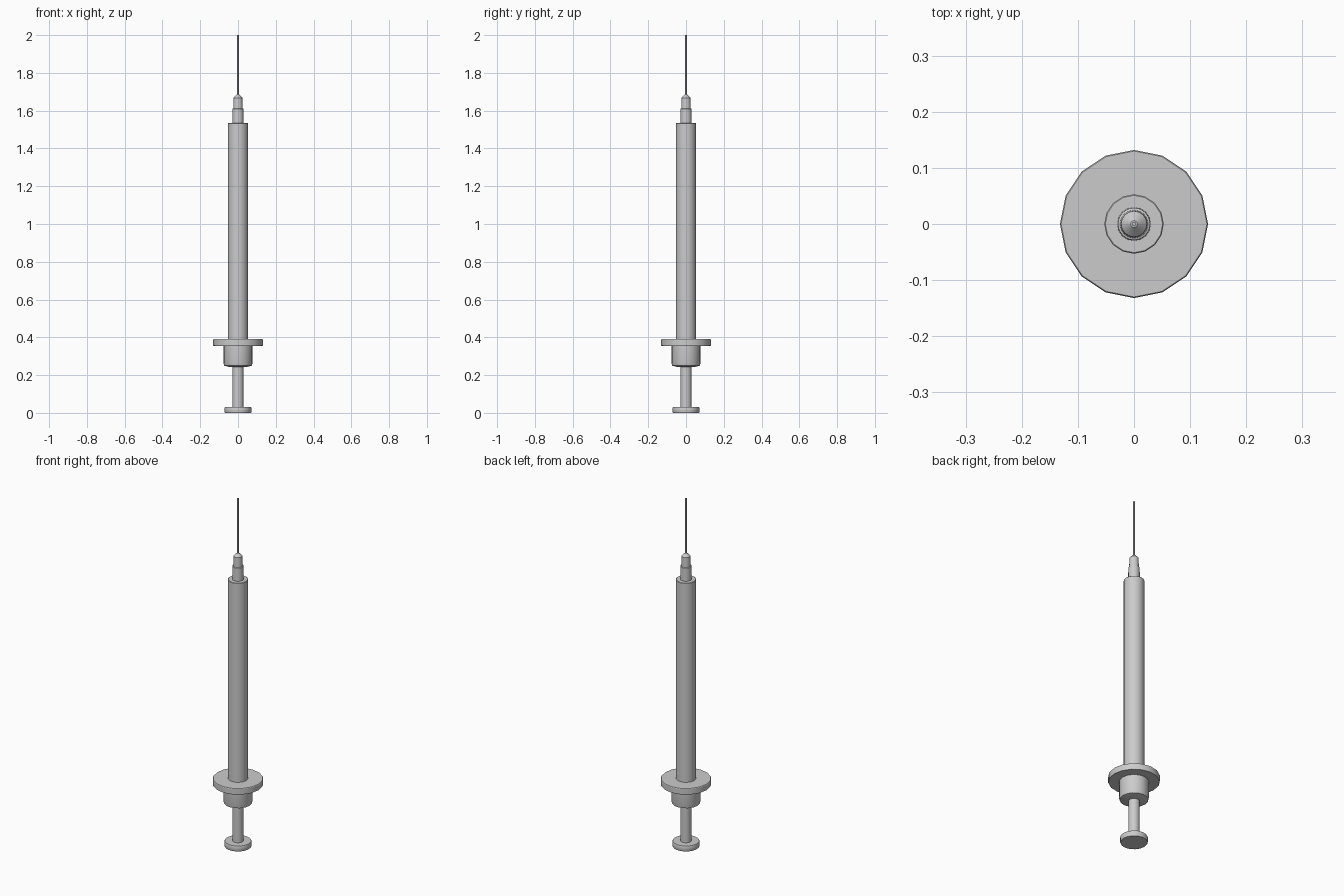
import bpy, bmesh
from math import cos, sin, pi, radians

if "Cube" in bpy.data.objects:
    bpy.data.objects.remove(bpy.data.objects["Cube"])

SIDES = 16


def lathe(name, profile, sides=SIDES):
    """Closed solid turned round z from (radius, height) points, bottom to top."""
    bm = bmesh.new()
    rings = [[bm.verts.new((r * cos(2 * pi * i / sides), r * sin(2 * pi * i / sides), z))
              for i in range(sides)] for r, z in profile]
    for low, high in zip(rings, rings[1:]):
        for i in range(sides):
            j = (i + 1) % sides
            bm.faces.new((low[i], low[j], high[j], high[i]))
    bm.faces.new(rings[0][::-1])
    bm.faces.new(rings[-1])
    mesh = bpy.data.meshes.new(name)
    bm.to_mesh(mesh)
    bm.free()
    obj = bpy.data.objects.new(name, mesh)
    bpy.context.collection.objects.link(obj)
    bpy.ops.object.select_all(action='DESELECT')
    obj.select_set(True)
    bpy.context.view_layer.objects.active = obj
    bpy.ops.object.shade_smooth_by_angle(angle=radians(30))
    return obj


# Plunger: thumb rest and rod
lathe("plunger", [(0.069, 0.0), (0.071, 0.004), (0.071, 0.027), (0.069, 0.031),
                  (0.029, 0.031), (0.029, 0.26)])

# Barrel: end collar, finger flange and long tube
lathe("barrel", [(0.04, 0.242), (0.073, 0.25), (0.076, 0.262), (0.076, 0.355),
                 (0.130, 0.355), (0.132, 0.358), (0.132, 0.387), (0.130, 0.390),
                 (0.053, 0.390), (0.053, 1.533), (0.051, 1.535)])

# Stepped needle hub
lathe("needle_hub", [(0.030, 1.53), (0.029, 1.610), (0.025, 1.612), (0.023, 1.668),
                     (0.016, 1.675), (0.006, 1.685)])

# Needle
lathe("needle", [(0.004, 1.68), (0.004, 2.0)])
